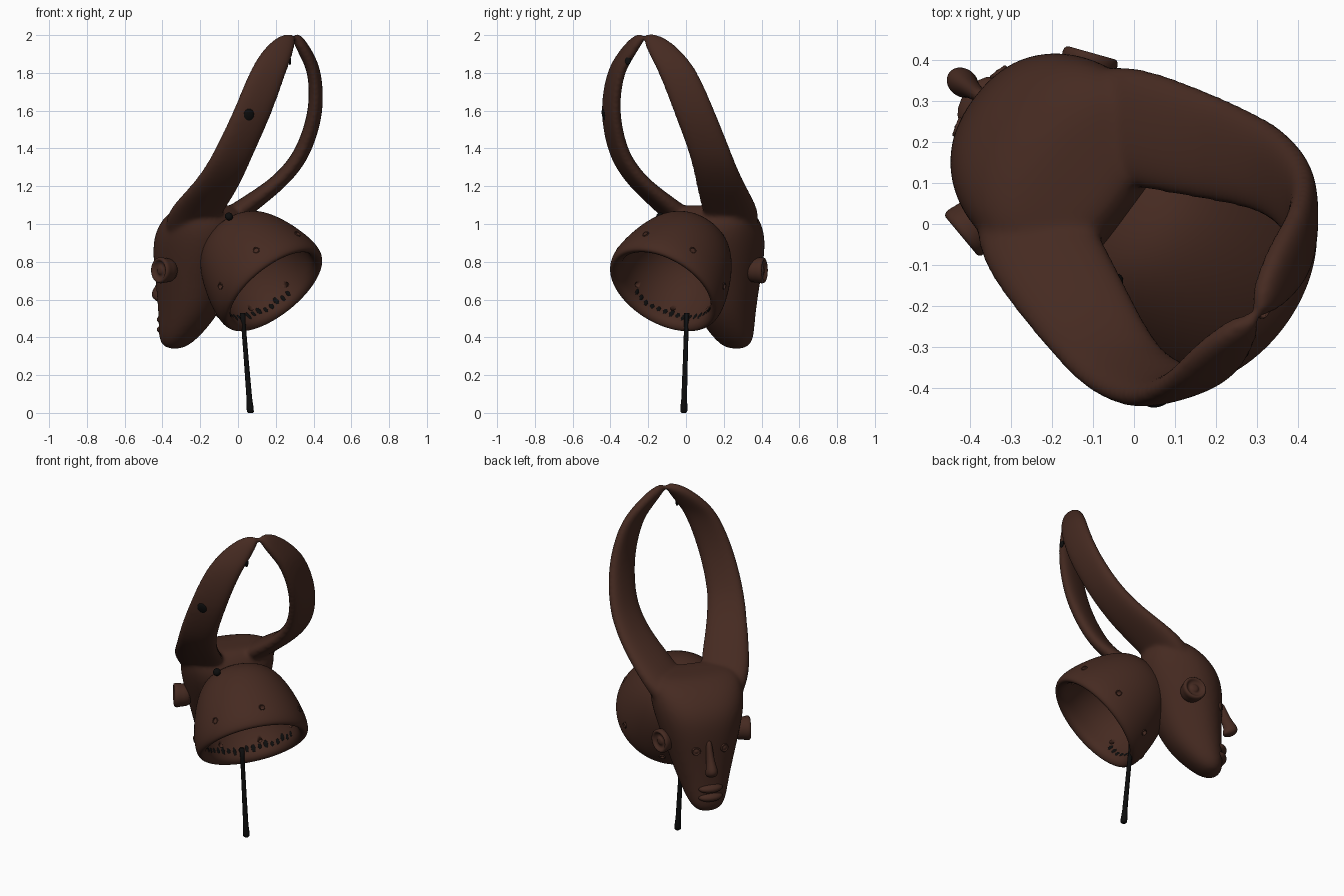
import bpy, bmesh, math, random
from mathutils import Vector, Matrix

if "Cube" in bpy.data.objects:
    bpy.data.objects.remove(bpy.data.objects["Cube"])

random.seed(4)
# Parts are built with +x toward the face and y sideways, then turned to the final heading
TURN = Matrix.Rotation(math.radians(143.13), 4, 'Z')


def material(name, rgb):
    m = bpy.data.materials.new(name)
    m.diffuse_color = (*rgb, 1)
    m.use_nodes = True
    m.node_tree.nodes["Principled BSDF"].inputs["Base Color"].default_value = m.diffuse_color
    return m


BROWN = material("dark brown wood", (0.060, 0.023, 0.015))
BLACK = material("black", (0.004, 0.004, 0.004))


def finish(name, bm, mat, levels=0, turn=True):
    if turn:
        bm.transform(TURN)
    bmesh.ops.recalc_face_normals(bm, faces=bm.faces)
    me = bpy.data.meshes.new(name)
    bm.to_mesh(me)
    bm.free()
    me.materials.append(mat)
    ob = bpy.data.objects.new(name, me)
    bpy.context.collection.objects.link(ob)
    for p in me.polygons:
        p.use_smooth = True
    if levels:
        s = ob.modifiers.new("subdivide", 'SUBSURF')
        s.levels = s.render_levels = levels
    return ob


def cut_with(ob, cutter):
    cutter.hide_render = True
    cutter.hide_set(True)
    m = ob.modifiers.new("cut", 'BOOLEAN')
    m.object = cutter
    m.operation = 'DIFFERENCE'


def loft(bm, rings):
    rows = [[bm.verts.new(p) for p in r] for r in rings]
    n = len(rows[0])
    for a, b in zip(rows, rows[1:]):
        for i in range(n):
            bm.faces.new((a[i], a[(i + 1) % n], b[(i + 1) % n], b[i]))
    bm.faces.new(rows[0])
    bm.faces.new(rows[-1])


def ring(c, a, b, n=20, power=2.0):
    """Superellipse around c with half-axis vectors a and b."""
    f = lambda s: math.copysign(abs(s) ** (2 / power), s)
    return [Vector(c) + a * f(math.cos(2 * math.pi * i / n)) + b * f(math.sin(2 * math.pi * i / n))
            for i in range(n)]


def frame(origin, zdir, up=(0, 0, 1)):
    z = Vector(zdir).normalized()
    x = Vector(up).cross(z).normalized()
    y = z.cross(x)
    return Matrix.Translation(origin) @ Matrix((x, y, z)).transposed().to_4x4()


def blob(bm, m, size):
    bmesh.ops.create_uvsphere(bm, u_segments=20, v_segments=12, radius=1,
                              matrix=m @ Matrix.Diagonal((*size, 1)))


def lathe(bm, m, profile, n=28):
    """Spin (radius, height) points around the z axis of m, capping both ends."""
    X, Y = Vector((1, 0, 0)), Vector((0, 1, 0))
    loft(bm, [[m @ p for p in ring((0, 0, h), X * r, Y * r, n)] for r, h in profile])


# Head: stacked sections (height, back, front, half width)
SECTIONS = [(.338, .40, .46, .05), (.37, .34, .495, .09), (.42, .28, .50, .115), (.5, .20, .495, .14),
            (.6, .14, .495, .17), (.7, .10, .495, .20), (.8, .05, .50, .23), (.9, .01, .495, .255),
            (.98, .0, .46, .265), (1.05, .03, .39, .26), (1.09, .07, .31, .22), (1.10, .10, .25, .15)]
bm = bmesh.new()
loft(bm, [ring(((b + f) / 2, -.012, z), Vector(((f - b) / 2, 0, 0)), Vector((0, w, 0)), 24, 2.3)
          for z, b, f, w in SECTIONS])

# Horns: flat bands (forward, sideways, height, half width along the band, half thickness)
HORN = [(.26, .10, .92, .12, .07), (.20, .155, 1.01, .14, .065), (.115, .198, 1.085, .148, .052),
        (-.045, .258, 1.2, .13, .043), (-.14, .288, 1.3, .117, .043), (-.211, .30, 1.4, .112, .042),
        (-.31, .277, 1.6, .11, .04), (-.35, .208, 1.8, .105, .036), (-.352, .147, 1.88, .097, .036),
        (-.352, .09, 1.945, .08, .033), (-.352, .05, 1.982, .055, .028), (-.352, .02, 1.998, .03, .018)]
pts = [Vector(h[:3]) for h in HORN]
for side in (1, -1.03):
    rings = []
    for i, (u, v, z, w, t) in enumerate(HORN):
        tangent = pts[min(i + 1, len(pts) - 1)] - pts[max(i - 1, 0)]
        wide = Vector((.6, .8, 0))
        thin = tangent.cross(wide).normalized()
        rings.append([Vector((p.x, p.y * side, p.z))
                      for p in ring(pts[i], wide * w, thin * t, 16, 2.4)])
    loft(bm, rings)
head = finish("head_and_horns", bm, BROWN, 2)
# Melt the horns into the head as one carved piece
r = head.modifiers.new("merge", 'REMESH')
r.mode = 'VOXEL'
r.voxel_size = .011
r.use_smooth_shade = True
s = head.modifiers.new("soften", 'SMOOTH')
s.factor, s.iterations = .5, 12

# Ears: stepped round plugs with a hollow and a centre knob
for side, lean, label in ((1, .22, "left"), (-1, .36, "right")):
    bm = bmesh.new()
    lathe(bm, frame((.295, .175 * side, .755), (lean, .93 * side, 0)),
          [(.064, 0), (.064, .06), (.07, .08), (.07, .098), (.06, .106), (.05, .1), (.044, .09),
           (.026, .088), (.022, .096), (.010, .1)])
    finish(label + "_ear", bm, BROWN, 1)

# Nose: ridge swelling to a round tip
bm = bmesh.new()
loft(bm, [ring((u, -.025, z), Vector((d, 0, 0)), Vector((0, w, 0)), 12)
          for z, u, d, w in ((.80, .485, .02, .016), (.74, .50, .025, .02), (.68, .52, .035, .024),
                             (.64, .545, .042, .034), (.61, .54, .042, .038), (.585, .52, .025, .025))])
finish("nose", bm, BROWN, 2)

# Eyes: little raised rings with a pupil
bm = bmesh.new()
for s in (1, -1):
    lathe(bm, frame((.474, -.014 + .08 * s, .735), (.95, .28 * s, 0)),
          [(.026, -.02), (.027, .012), (.022, .02), (.016, .013), (.010, .016), (.004, .019)], 16)
finish("eyes", bm, BROWN, 1)

# Lips
bm = bmesh.new()
for z, u in ((.495, .476), (.442, .476)):
    blob(bm, Matrix.Translation((u, -.012, z)), (.045, .072, .028))
finish("lips", bm, BROWN)

# Helmet cup: a spun shell opening down and backward
CUP = frame((-.225, -.018, .65), (1, 0, 1), (0, 1, 0))
INNER = [(.262, .028), (.27, .1), (.252, .21), (.205, .31), (.15, .365), (.07, .395), (.01, .40)]
bm = bmesh.new()
lathe(bm, CUP, [(.012, .465), (.09, .458), (.18, .422), (.24, .35), (.288, .24), (.319, .12), (.326, .05),
                (.32, .01), (.304, -.008), (.28, .002)] + INNER, 36)
cup = finish("helmet_cup", bm, BROWN, 2)

# Hollow space that keeps the head from filling the cup
bm = bmesh.new()
lathe(bm, CUP, [(.28, -.1)] + [(r + .012, t + .012) for r, t in INNER], 36)
cut_with(head, finish("cup_hollow_cutter", bm, BROWN))

# Seven fixing holes round the cup, the first at the top, each with a raised edge
bm, edges = bmesh.new(), bmesh.new()
top = CUP.inverted().to_3x3() @ Vector((-1, 0, 1)).normalized()
for i in range(7):
    d = Matrix.Rotation(i * 2 * math.pi / 7, 3, 'Z') @ top
    m = CUP @ frame(d * .32 + Vector((0, 0, .10)), d)
    bmesh.ops.create_cone(bm, cap_ends=True, segments=12, radius1=.013, radius2=.013, depth=.15, matrix=m)
    lathe(edges, m, [(.019, -.02), (.018, .001), (.015, .004), (.013, .001), (.012, -.02)], 16)
cut_with(cup, finish("hole_cutter", bm, BROWN))
finish("hole_edges", edges, BROWN)

# Broken black line inside the lower rim
bm = bmesh.new()
for i in range(-9, 10):
    d = Matrix.Rotation(math.pi + i * .14, 3, 'Z') @ top
    blob(bm, CUP @ frame(d * .266 + Vector((0, 0, .06 + random.uniform(-.008, .008))), d),
         (random.uniform(.010, .014), random.uniform(.014, .026), .005))
finish("rim_stitches", bm, BLACK)

# Black worn spots on the left horn
bm = bmesh.new()
blob(bm, frame((-.304, .311, 1.575), (-.72, .62, -.25)), (.03, .036, .012))
blob(bm, frame((-.402, .082, 1.87), (-.8, -.6, .1)), (.016, .028, .008))
blob(bm, frame((-.045, .14, 1.04), (-.7, .5, .5)), (.022, .022, .018))
finish("horn_spots", bm, BLACK)

# Thin stand rod with a slightly thicker foot
bm = bmesh.new()
a, b = Vector((.066, -.012, 0)), Vector((.024, .004, .53))
X, Y = Vector((1, 0, 0)), Vector((0, 1, 0))
loft(bm, [ring(a.lerp(b, t), X * r, Y * r, 12)
          for t, r in ((0, .012), (.01, .018), (.05, .019), (.14, .015), (.5, .013), (.9, .012), (1, .014))])
finish("stand_rod", bm, BLACK, 0, False)
